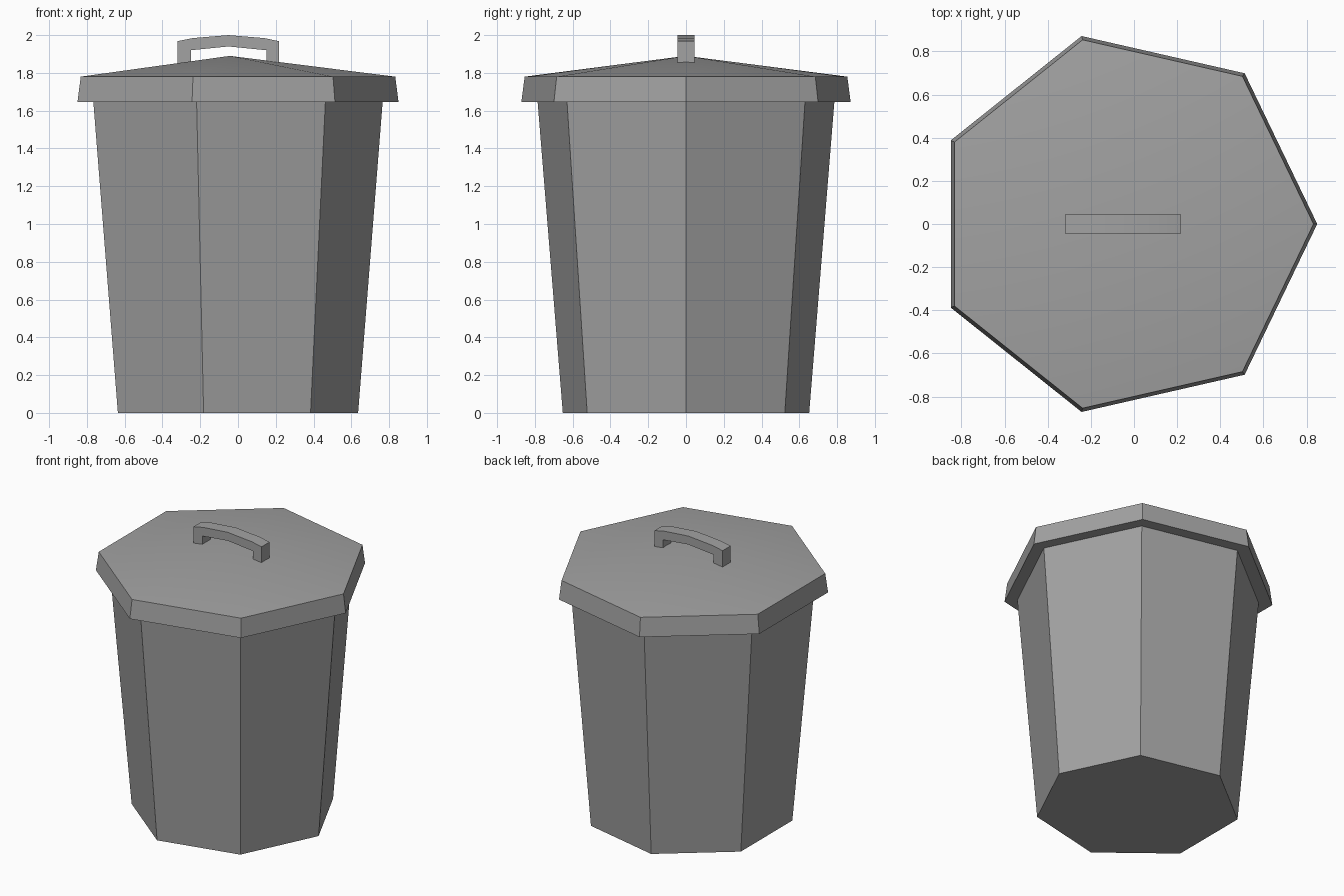
import bpy, bmesh
from math import cos, sin, pi, radians

SIDES = 7

cube = bpy.data.objects.get("Cube")
if cube:
    bpy.data.objects.remove(cube, do_unlink=True)

grey = bpy.data.materials.new("bin grey")
grey.use_nodes = True
colour = (0.36, 0.36, 0.36, 1)
grey.diffuse_color = colour
grey.node_tree.nodes["Principled BSDF"].inputs["Base Color"].default_value = colour


def finish(name, bm):
    bmesh.ops.recalc_face_normals(bm, faces=bm.faces)
    mesh = bpy.data.meshes.new(name)
    bm.to_mesh(mesh)
    bm.free()
    mesh.materials.append(grey)
    obj = bpy.data.objects.new(name, mesh)
    bpy.context.collection.objects.link(obj)
    bpy.ops.object.select_all(action='DESELECT')
    obj.select_set(True)
    bpy.context.view_layer.objects.active = obj
    bpy.ops.object.shade_smooth_by_angle(angle=radians(20))
    return obj


def ring(bm, radius, z):
    """Seven-sided ring with a corner on +x, its bounds centred on x = 0."""
    shift = -radius * (1 - cos(pi / SIDES)) / 2
    return [bm.verts.new((shift + radius * cos(2 * pi * i / SIDES),
                          radius * sin(2 * pi * i / SIDES), z))
            for i in range(SIDES)]


def frustum(name, low, high, apex=None):
    bm = bmesh.new()
    a, b = ring(bm, *low), ring(bm, *high)
    tip = bm.verts.new(apex) if apex else None
    bm.faces.new(a)
    for i in range(SIDES):
        j = (i + 1) % SIDES
        bm.faces.new((a[i], a[j], b[j], b[i]))
        if tip:
            bm.faces.new((b[i], b[j], tip))
    if not tip:
        bm.faces.new(b)
    return finish(name, bm)


# Tapered body and overhanging lid with a low peak
frustum("bin_body", (0.669, 0), (0.806, 1.65))
frustum("lid", (0.894, 1.647), (0.876, 1.78), apex=(-0.043, 0, 1.89))

# Arched handle: paired outer and inner points, extruded in depth
outer = [(-0.32, 1.85), (-0.32, 1.968), (-0.24, 1.984), (-0.05, 2.0),
         (0.14, 1.984), (0.217, 1.968), (0.217, 1.85)]
inner = [(-0.25, 1.85), (-0.25, 1.92), (-0.25, 1.92), (-0.05, 1.94),
         (0.15, 1.92), (0.15, 1.92), (0.15, 1.85)]
bm = bmesh.new()
faces = []
for k in range(len(outer) - 1):
    quad = [outer[k], outer[k + 1], inner[k + 1], inner[k]]
    corners = list(dict.fromkeys(quad))
    faces.append(bm.faces.new([bm.verts.new((x, -0.045, z)) for x, z in corners]))
bmesh.ops.remove_doubles(bm, verts=bm.verts, dist=0.001)
solid = bmesh.ops.extrude_face_region(bm, geom=bm.faces[:], use_keep_orig=True)
moved = [v for v in solid["geom"] if isinstance(v, bmesh.types.BMVert)]
bmesh.ops.translate(bm, verts=moved, vec=(0, 0.09, 0))
finish("lid_handle", bm)
